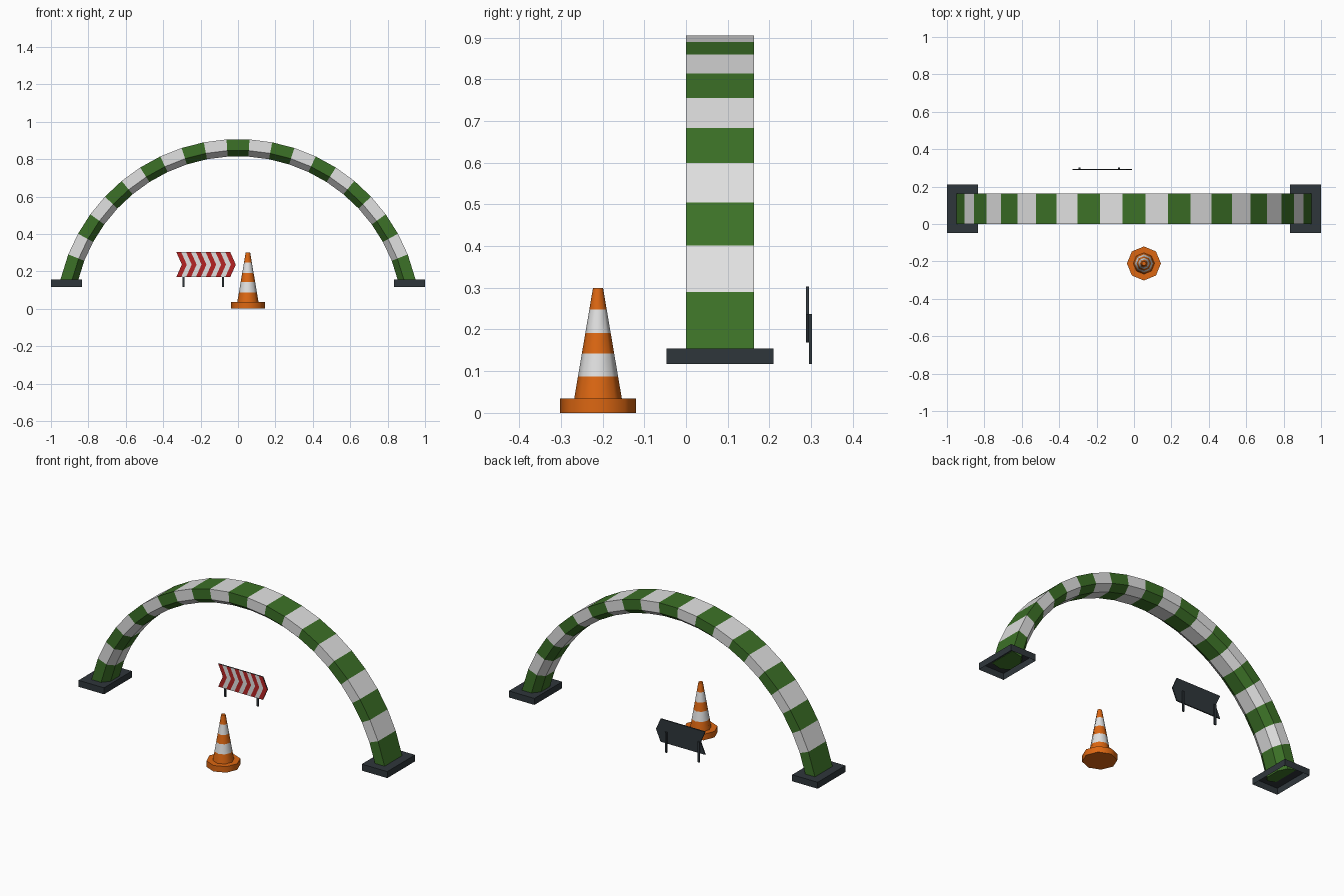
import bpy, bmesh, math

if "Cube" in bpy.data.objects:
    bpy.data.objects.remove(bpy.data.objects["Cube"])

def material(name, rgb):
    m = bpy.data.materials.new(name)
    m.diffuse_color = (*rgb, 1)
    m.use_nodes = True
    m.node_tree.nodes["Principled BSDF"].inputs["Base Color"].default_value = m.diffuse_color
    return m

GREEN = material("green", (0.045, 0.165, 0.02))
WHITE = material("white", (0.75, 0.75, 0.75))
ORANGE = material("orange", (0.72, 0.135, 0.006))
RED = material("red", (0.47, 0.017, 0.017))
DARK = material("dark_slate", (0.028, 0.037, 0.044))

def finish(name, bm, mats):
    bmesh.ops.recalc_face_normals(bm, faces=bm.faces)
    me = bpy.data.meshes.new(name)
    bm.to_mesh(me)
    bm.free()
    for m in mats:
        me.materials.append(m)
    ob = bpy.data.objects.new(name, me)
    bpy.context.collection.objects.link(ob)
    return ob

def loft(bm, rings, band_material):
    """Bridge closed rings of points, cap both ends, colour by band."""
    vs = [[bm.verts.new(p) for p in r] for r in rings]
    n = len(vs[0])
    for i in range(len(vs) - 1):
        for j in range(n):
            k = (j + 1) % n
            f = bm.faces.new((vs[i][j], vs[i][k], vs[i + 1][k], vs[i + 1][j]))
            f.material_index = band_material(i)
    bm.faces.new(vs[0]).material_index = band_material(0)
    bm.faces.new(vs[-1]).material_index = band_material(len(vs) - 2)

def box(name, lo, hi, mat, open_bottom=False):
    bm = bmesh.new()
    bmesh.ops.create_cube(bm, size=1)
    for v in bm.verts:
        v.co = [l + (c + 0.5) * (h - l) for c, l, h in zip(v.co, lo, hi)]
    bmesh.ops.recalc_face_normals(bm, faces=bm.faces)
    if open_bottom:
        low = [f for f in bm.faces if f.normal.z < -0.9]
        bmesh.ops.delete(bm, geom=low, context='FACES_ONLY')
    return finish(name, bm, [mat])

# Striped arch: section (radius, y) with chamfered inner side, swept along an arc
section = [(0.976, 0.0), (0.976, 0.163), (0.916, 0.163), (0.884, 0.123),
           (0.884, 0.04), (0.916, 0.0)]
angles = [-76.9] + [-68.4 + 7.2 * i for i in range(20)] + [76.9]
bm = bmesh.new()
rings = [[(r * math.sin(math.radians(a)), y, -0.069 + r * math.cos(math.radians(a)))
          for r, y in section] for a in angles]
loft(bm, rings, lambda i: i % 2)
arch = finish("arch", bm, [GREEN, WHITE])

# Hollow foot plates under the arch
for side, x0 in (("left", -1.0), ("right", 0.835)):
    box(side + "_arch_foot", (x0, -0.047, 0.117), (x0 + 0.165, 0.21, 0.155), DARK, True)

# Traffic cone: octagonal foot and banded body
def octagon(r, z):
    return [(0.053 + r * math.cos(math.pi * i / 4),
             -0.211 + r * math.sin(math.pi * i / 4), z) for i in range(8)]

bm = bmesh.new()
loft(bm, [octagon(0.091, 0), octagon(0.091, 0.035)], lambda i: 0)
foot = finish("cone_foot", bm, [ORANGE])
bm = bmesh.new()
heights = [0.035, 0.087, 0.142, 0.192, 0.248, 0.30]
loft(bm, [octagon(0.057 - 0.045 * (z - 0.035) / 0.265, z) for z in heights],
     lambda i: i % 2)
cone = finish("cone_body", bm, [ORANGE, WHITE])
for ob in (foot, cone):
    bpy.ops.object.select_all(action='DESELECT')
    ob.select_set(True)
    bpy.context.view_layer.objects.active = ob
    bpy.ops.object.shade_smooth_by_angle(angle=math.radians(50))

# Chevron board: arrow-shaped strips, painted on the front only
bm = bmesh.new()
bands, x0, step, tip = 11, -0.33, 0.0262, 0.03
rings = []
for i in range(bands + 1):
    x = x0 + i * step
    rings.append([(x, 0.288, 0.169), (x + tip, 0.288, 0.236), (x, 0.288, 0.303),
                  (x, 0.295, 0.303), (x + tip, 0.295, 0.236), (x, 0.295, 0.169)])
vs = [[bm.verts.new(p) for p in r] for r in rings]
for i in range(bands):
    for j in range(6):
        k = (j + 1) % 6
        f = bm.faces.new((vs[i][j], vs[i][k], vs[i + 1][k], vs[i + 1][j]))
        f.material_index = i % 2 if j < 2 else 2
for r in (vs[0], vs[-1]):
    for j in (0, 1):
        bm.faces.new((r[j], r[j + 1], r[4 - j], r[5 - j])).material_index = 2
finish("chevron_board", bm, [RED, WHITE, DARK])

# Board posts
for side, x in (("left", -0.292), ("right", -0.08)):
    box(side + "_board_post", (x - 0.006, 0.295, 0.117), (x + 0.006, 0.302, 0.237), DARK)
